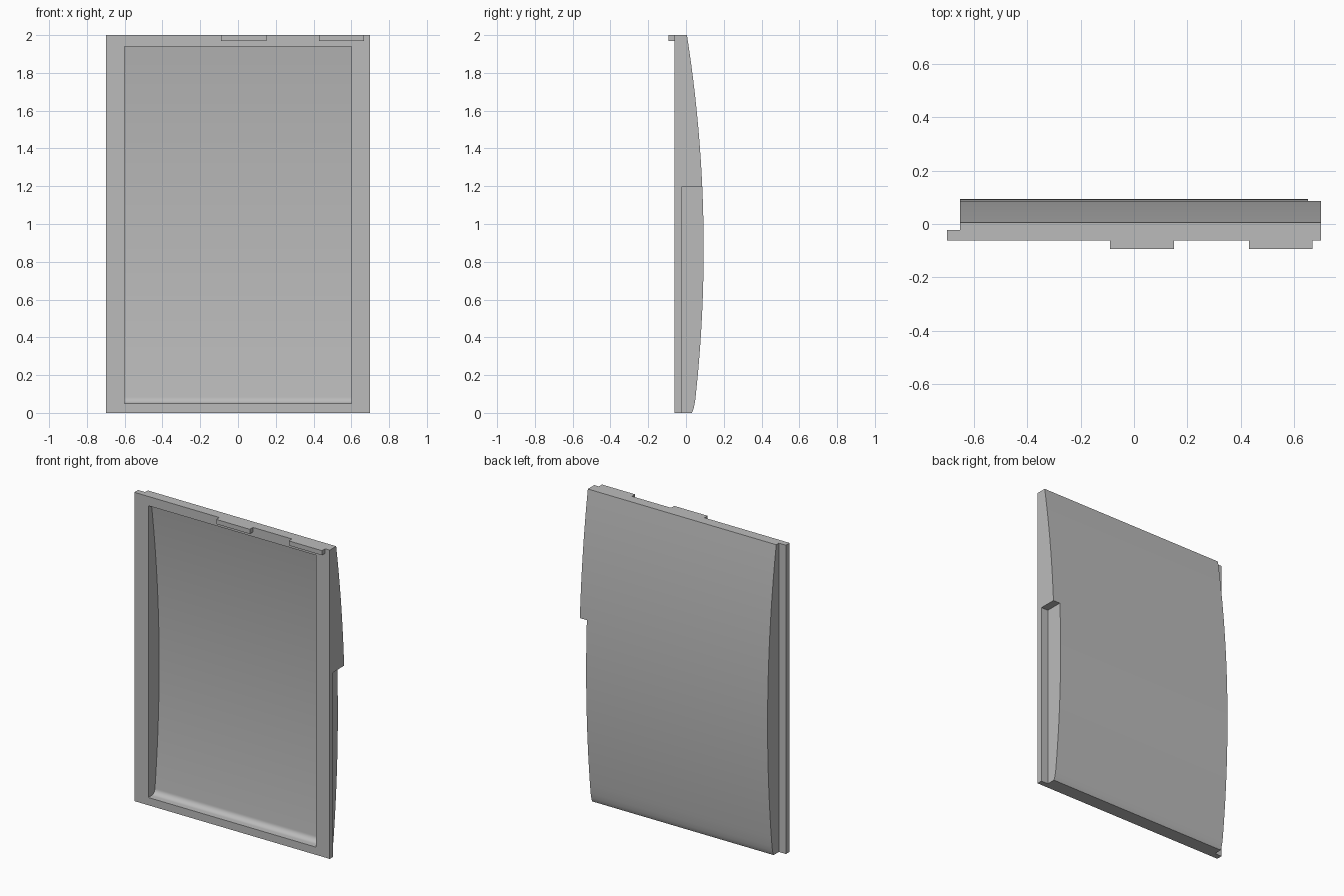
import bpy, bmesh, math

if "Cube" in bpy.data.objects:
    bpy.data.objects.remove(bpy.data.objects["Cube"])

grey = bpy.data.materials.new("mid grey plastic")
grey.use_nodes = True
colour = (0.5, 0.5, 0.5, 1)
grey.diffuse_color = colour
grey.node_tree.nodes["Principled BSDF"].inputs["Base Color"].default_value = colour

FRONT, HALF, TOP = -0.061, 0.70, 2.0


def bow(z, peak):
    """Depth of the gently bowed panel at height z."""
    return peak - 0.0693 * (z - 0.87) ** 2


def extrude(name, profile, x0, x1):
    """Sweep a (y, z) outline along x into a solid."""
    bm = bmesh.new()
    face = bm.faces.new([bm.verts.new((x0, y, z)) for y, z in profile])
    out = bmesh.ops.extrude_face_region(bm, geom=[face])
    verts = [v for v in out["geom"] if isinstance(v, bmesh.types.BMVert)]
    bmesh.ops.translate(bm, vec=(x1 - x0, 0, 0), verts=verts)
    bmesh.ops.recalc_face_normals(bm, faces=bm.faces)
    mesh = bpy.data.meshes.new(name)
    bm.to_mesh(mesh)
    bm.free()
    mesh.materials.append(grey)
    obj = bpy.data.objects.new(name, mesh)
    bpy.context.collection.objects.link(obj)
    return obj


def box(name, x0, x1, y0, y1, z0, z1):
    return extrude(name, [(y0, z0), (y1, z0), (y1, z1), (y0, z1)], x0, x1)


def activate(obj):
    bpy.ops.object.select_all(action="DESELECT")
    obj.select_set(True)
    bpy.context.view_layer.objects.active = obj


def cut(target, cutter):
    mod = target.modifiers.new("cut", "BOOLEAN")
    mod.operation, mod.solver, mod.object = "DIFFERENCE", "EXACT", cutter
    activate(target)
    bpy.ops.object.modifier_apply(modifier=mod.name)
    bpy.data.objects.remove(cutter)


# Bowed cover with a softened lower edge
steps = 32
outline = [(FRONT, 0), (0.031, 0), (0.037, 0.012), (0.042, 0.03)]
for i in range(steps + 1):
    z = 0.06 + (TOP - 0.06) * i / steps
    outline.append((bow(z, 0.0935), z))
outline.append((FRONT, TOP))
cover = extrude("cover_panel", outline, -HALF, HALF)

# Hollow front with a rounded floor
floor, ceiling, radius, inner = 0.05, 1.94, 0.035, 0.05
centre_z = floor + radius
centre_y = bow(centre_z, inner) - radius
hollow = [(-0.2, floor)]
for i in range(9):
    a = math.radians(-90 + 90 * i / 8)
    hollow.append((centre_y + radius * math.cos(a), centre_z + radius * math.sin(a)))
for i in range(1, steps + 1):
    z = centre_z + (ceiling - centre_z) * i / steps
    hollow.append((bow(z, inner), z))
hollow.append((-0.2, ceiling))
cut(cover, extrude("hollow_cutter", hollow, -0.6, 0.6))

# Side rebates: full height on one side, lower part on the other
cut(cover, box("full_rebate_cutter", -0.8, -0.65, -0.022, 0.3, -0.1, 2.1))
cut(cover, box("short_rebate_cutter", 0.65, 0.8, -0.025, 0.3, -0.1, 1.195))

activate(cover)
bpy.ops.object.shade_smooth_by_angle(angle=math.radians(25))

# Catch tabs along the top front edge
for name, x0, x1 in (("middle_tab", -0.09, 0.15), ("side_tab", 0.43, 0.667)):
    box(name, x0, x1, -0.0935, FRONT, 1.97, TOP)
